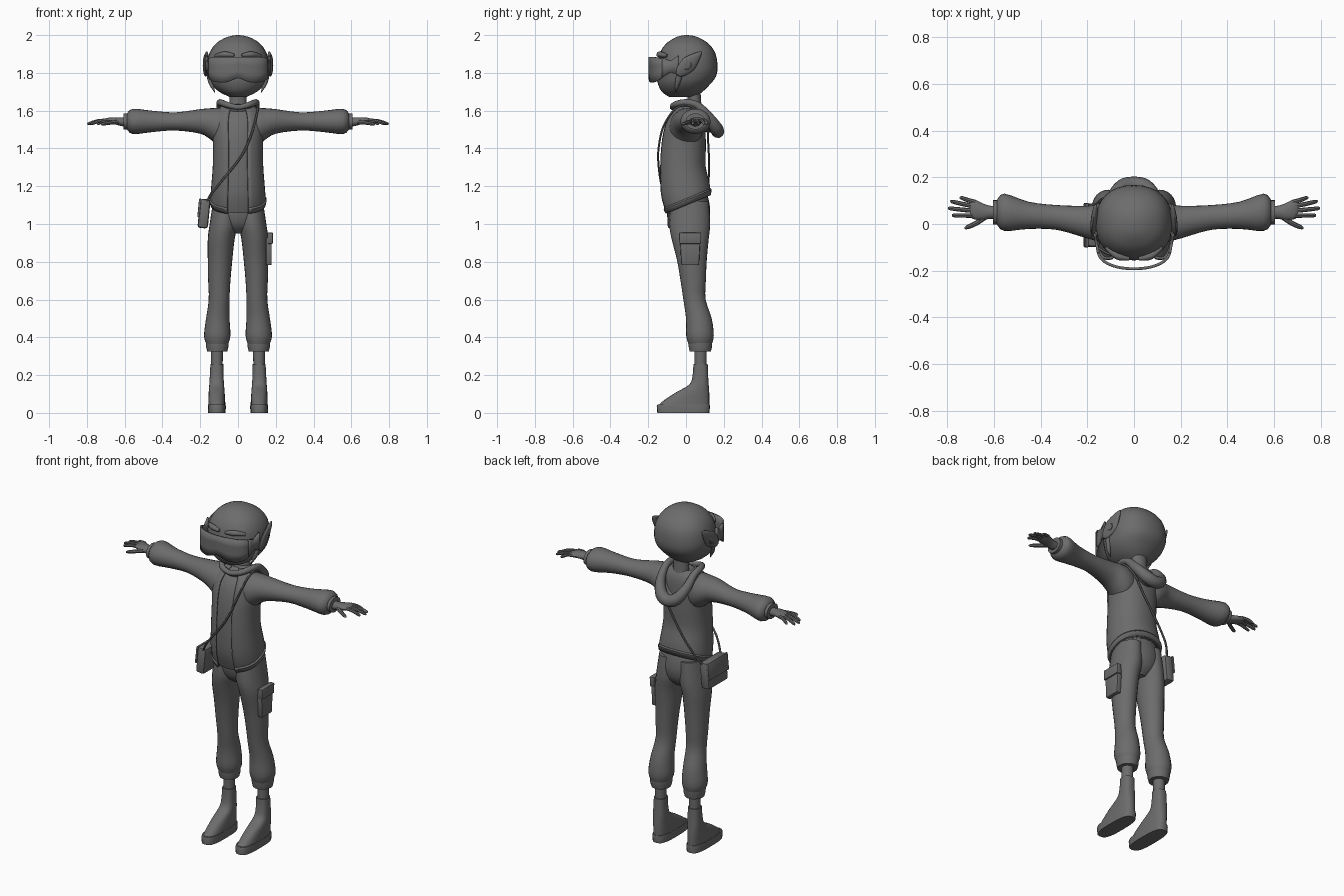
import bpy, bmesh, math
from mathutils import Vector, Matrix

if "Cube" in bpy.data.objects:
    bpy.data.objects.remove(bpy.data.objects["Cube"])

GREY = bpy.data.materials.new("mid_grey")
GREY.diffuse_color = (0.15, 0.15, 0.15, 1)
GREY.use_nodes = True
GREY.node_tree.nodes["Principled BSDF"].inputs["Base Color"].default_value = GREY.diffuse_color


def finish(ob, angle=40):
    ob.data.materials.append(GREY)
    bpy.ops.object.select_all(action='DESELECT')
    ob.select_set(True)
    bpy.context.view_layer.objects.active = ob
    if ob.type == 'CURVE':
        bpy.ops.object.convert(target='MESH')
        ob = bpy.context.object
    bpy.ops.object.shade_smooth_by_angle(angle=math.radians(angle))
    return ob


def from_bmesh(name, bm, angle=40):
    bmesh.ops.recalc_face_normals(bm, faces=bm.faces)
    me = bpy.data.meshes.new(name)
    bm.to_mesh(me)
    bm.free()
    ob = bpy.data.objects.new(name, me)
    bpy.context.collection.objects.link(ob)
    return finish(ob, angle)


def spline(pts, steps=3, closed=False):
    """Smooth interpolation through tuples of any length."""
    n, out = len(pts), []
    get = lambda i: pts[i % n] if closed else pts[min(max(i, 0), n - 1)]
    for i in range(n if closed else n - 1):
        a, b, c, d = (get(i + k) for k in (-1, 0, 1, 2))
        for s in range(steps):
            t = s / steps
            out.append(tuple(q + .5 * t * (r - p + t * (2*p - 5*q + 4*r - w + t * (3*(q - r) + w - p)))
                             for p, q, r, w in zip(a, b, c, d)))
    return out if closed else out + [tuple(pts[-1])]


def loft(name, rings, axis='z', n=24, e=2.0, steps=3, gap=0, side=1, warp=None):
    """Rings are (position, centre u, centre v, radius u, radius v)."""
    bm, rows = bmesh.new(), []
    for t, cu, cv, ru, rv in (spline(rings, steps) if steps > 1 else rings):
        row = []
        for i in range(n + (1 if gap else 0)):
            a = -math.pi / 2 + gap + (2 * math.pi - 2 * gap) * i / n
            c, s = math.cos(a), math.sin(a)
            u = cu + ru * math.copysign(abs(c) ** (2 / e), c)
            v = cv + rv * math.copysign(abs(s) ** (2 / e), s)
            p = Vector((u, v, t) if axis == 'z' else (t, u, v))
            p.x *= side
            row.append(bm.verts.new(warp(p) if warp else p))
        rows.append(row)
    m = len(rows[0])
    for r, q in zip(rows, rows[1:]):
        for i in range(m - 1 if gap else m):
            bm.faces.new((r[i], r[(i + 1) % m], q[(i + 1) % m], q[i]))
    if not gap:
        bm.faces.new(rows[0])
        bm.faces.new(rows[-1])
    return from_bmesh(name, bm)


def tube(name, pts, closed=False, steps=4, res=3):
    """Points are (x, y, z, radius)."""
    cu = bpy.data.curves.new(name, 'CURVE')
    cu.dimensions, cu.bevel_depth, cu.bevel_resolution, cu.use_fill_caps = '3D', 1, res, True
    pts = spline(pts, steps, closed)
    sp = cu.splines.new('POLY')
    sp.points.add(len(pts) - 1)
    for p, (x, y, z, r) in zip(sp.points, pts):
        p.co, p.radius = (x, y, z, 1), r
    sp.use_cyclic_u = closed
    ob = bpy.data.objects.new(name, cu)
    bpy.context.collection.objects.link(ob)
    return finish(ob)


def box(name, loc, size, rot=(0, 0, 0), bevel=.01, taper=1):
    bm = bmesh.new()
    bmesh.ops.create_cube(bm, size=1)
    for v in bm.verts:
        if v.co.z < 0:
            v.co.y *= taper
        v.co = Vector(a * b for a, b in zip(v.co, size))
    bmesh.ops.bevel(bm, geom=bm.edges[:], offset=bevel, segments=2, affect='EDGES', profile=.5)
    ob = from_bmesh(name, bm)
    ob.location, ob.rotation_euler = loc, rot
    return ob


def sheet(name, fn, nu, nv, thick):
    bm = bmesh.new()
    g = [[bm.verts.new(fn(i / nu, j / nv)) for j in range(nv + 1)] for i in range(nu + 1)]
    for i in range(nu):
        for j in range(nv):
            bm.faces.new((g[i][j], g[i+1][j], g[i+1][j+1], g[i][j+1]))
    ob = from_bmesh(name, bm)
    mod = ob.modifiers.new("thickness", 'SOLIDIFY')
    mod.thickness, mod.offset = thick, 0
    return ob


# Head and neck
loft("head", [(1.673, 0, -.02, .045, .07), (1.70, 0, -.02, .10, .108), (1.74, 0, -.01, .14, .138),
              (1.78, 0, .002, .157, .156), (1.83, 0, .006, .165, .161), (1.90, 0, .008, .153, .149),
              (1.95, 0, .007, .122, .117), (1.98, 0, .006, .08, .076), (1.995, 0, .005, .04, .04),
              (2.0, 0, .005, .005, .005)], e=2.25, n=32)
loft("neck", [(1.56, 0, .04, .055, .05), (1.64, 0, .045, .046, .036), (1.72, 0, .04, .046, .036)])

# Visor with a nose notch, and tapering side straps
def visor(u, v):
    u = 2 * u - 1
    low = 1.748 + .025 * max(0, 1 - abs(u) / .3) + .03 * u ** 4
    high = 1.885 - .012 * u ** 4
    return Vector((.153 * math.sin(u * 1.45) / math.sin(1.45), -.192 + .07 * u * u, low + (high - low) * v))
sheet("visor", visor, 24, 3, .012)

for s, tag in ((-1, "right"), (1, "left")):
    def strap(u, v):
        h = .03 + .022 * abs(2 * u - 1)
        return Vector((s * (.153 + .016 * u), -.125 + .085 * u, 1.828 + .012 * u + (2 * v - 1) * h))
    sheet("visor_strap_" + tag, strap, 6, 2, .012)

    # Pointed ear, swept up and back
    bm = bmesh.new()
    bmesh.ops.create_uvsphere(bm, u_segments=16, v_segments=10, radius=1)
    for v in bm.verts:
        v.co.y *= 1 - .55 * max(0, v.co.z)
        v.co = Vector((v.co.x * .014, v.co.y * .042, v.co.z * .09))
    bm.transform(Matrix.Translation((s * .17, .018, 1.85)) @ Matrix.Rotation(s * .18, 4, 'Z')
                 @ Matrix.Rotation(s * .1, 4, 'Y') @ Matrix.Rotation(-.8, 4, 'X'))
    from_bmesh("ear_" + tag, bm)
    tube("ear_rim_" + tag, [(s * .178, .004 + .026 * math.cos(a), 1.842 + .026 * math.sin(a), .006)
                            for a in (0, 1.05, 2.1, 3.14, 4.19, 5.24)], True, 2, 1)

    # Fringe lock and sideburn
    tube("fringe_" + tag, [(s * .02, -.148, 1.893, .008), (s * .07, -.137, 1.898, .016),
                           (s * .12, -.10, 1.89, .008)], steps=4)
    tube("sideburn_" + tag, [(s * .15, -.03, 1.80, .02), (s * .142, -.045, 1.745, .013),
                             (s * .122, -.055, 1.695, .001)])

    # Sleeve, wrist cuff and hand
    loft("sleeve_" + tag, [(.04, 0, 1.515, .08, .095), (.10, .003, 1.515, .09, .10), (.145, .007, 1.53, .083, .083),
                           (.2, .008, 1.543, .07, .065), (.33, .028, 1.543, .053, .048),
                           (.45, .037, 1.543, .058, .056), (.555, .05, 1.543, .08, .067),
                           (.588, .05, 1.543, .052, .043)], axis='x', side=s)
    loft("sleeve_cuff_" + tag, [(.575, .05, 1.543, .052, .043), (.605, .05, 1.543, .052, .043)],
         axis='x', steps=1, side=s)
    loft("palm_" + tag, [(.58, .05, 1.54, .03, .025), (.615, .05, 1.541, .028, .023), (.65, .053, 1.546, .036, .019),
                         (.685, .063, 1.548, .043, .015), (.703, .066, 1.547, .036, .009)],
         axis='x', n=16, side=s)
    for k, (y0, x1, y1) in enumerate(((.094, .747, .112), (.075, .787, .096), (.056, .797, .067), (.036, .78, .037))):
        tube(f"finger_{k + 1}_{tag}", [(s * .68, y0, 1.549, .010), (s * (.68 + x1) / 2, (y0 + y1) / 2, 1.546, .0095),
                                       (s * (x1 - .008), y1, 1.532, .008), (s * x1, y1, 1.53, .003)], steps=2, res=2)
    tube("thumb_" + tag, [(s * .635, .035, 1.541, .014), (s * .675, .004, 1.537, .011),
                          (s * .715, -.014, 1.53, .009), (s * .726, -.018, 1.528, .003)], steps=2, res=2)

    # Trouser leg, rolled cuff, ankle and boot
    loft("trouser_leg_" + tag, [(1.12, .068, .02, .064, .10), (1.0, .076, .02, .074, .108), (.92, .089, .022, .071, .098),
                                (.81, .095, .031, .065, .079), (.7, .099, .038, .059, .067), (.6, .1, .045, .055, .059),
                                (.5, .107, .068, .062, .068), (.41, .11, .074, .07, .073),
                                (.365, .11, .075, .058, .062)], side=s)
    loft("trouser_cuff_" + tag, [(.375, .11, .076, .06, .063), (.35, .11, .076, .059, .062),
                                 (.325, .11, .076, .053, .056)], steps=1, side=s)
    loft("ankle_" + tag, [(.22, .112, .077, .03, .032), (.35, .111, .077, .032, .033)], steps=1, n=16, side=s)
    loft("boot_" + tag, [(.258, .112, .077, .034, .038), (.2, .113, .076, .036, .041), (.15, .113, .069, .039, .051),
                         (.11, .113, .036, .042, .087), (.07, .112, .006, .044, .118),
                         (.04, .112, -.012, .045, .136)], e=2.5, side=s)
    loft("sole_" + tag, [(0, .112, -.014, .046, .138), (.035, .112, -.014, .048, .141),
                         (.045, .112, -.013, .046, .138)], e=3, steps=1, side=s)

# Hips, shirt and open jacket with a sloping hem
loft("hips", [(1.2, 0, .0, .12, .10), (1.12, 0, .015, .133, .107), (1.05, 0, .02, .138, .108),
              (.99, 0, .022, .11, .09), (.95, 0, .025, .05, .05)])

def torso_rings(d):
    return [(1.635, 0, .02, .06 - d, .05 - d), (1.60, 0, .012, .11 - d, .078 - d), (1.55, 0, -.002, .132 - d, .10 - d),
            (1.48, 0, -.012, .132 - d, .112 - d), (1.4, 0, -.017, .128 - d, .118 - d), (1.3, 0, -.02, .13 - d, .12 - d),
            (1.2, 0, -.01, .138 - d, .127 - d), (1.13, 0, .004, .142 - d, .121 - d)]

def hem_slope(p):
    w = min(max((1.32 - p.z) / .18, 0), 1)
    return Vector((p.x, p.y, p.z + .42 * p.y * w))

loft("shirt", torso_rings(.008) + [(1.10, 0, .008, .128, .108)], e=2.2, warp=hem_slope)
jacket = loft("jacket", torso_rings(0) + [(1.10, 0, .008, .136, .113)], e=2.2, n=32, gap=.36, warp=hem_slope)
band = loft("jacket_hem", [(1.132, 0, .004, .144, .124), (1.125, 0, .005, .148, .127),
                           (1.10, 0, .008, .143, .12)], e=2.2, n=32, gap=.36, steps=1, warp=hem_slope)
for ob in (jacket, band):
    mod = ob.modifiers.new("thickness", 'SOLIDIFY')
    mod.thickness, mod.offset = .008, 0

# Hood: thick rim around the neck with a hollow bag behind
rim = [(0, -.072, 1.618, .014), (.06, -.06, 1.632, .016), (.093, -.005, 1.643, .018), (.095, .06, 1.628, .02),
       (.085, .12, 1.565, .027), (.05, .158, 1.51, .034), (0, .168, 1.49, .035)]
rim += [(-x, y, z, r) for x, y, z, r in rim[-2:0:-1]]
tube("hood_rim", rim, True)
loop, mid = [Vector(p[:3]) for p in spline(rim, 3, True)], Vector((0, .075, 1.535))

def hood_bag(u, v):
    p = loop[round(u * len(loop)) % len(loop)]
    q = p.lerp(mid, v * .97)
    return q + Vector((0, -.02, -.02)) * math.sin(v * math.pi)
sheet("hood_bag", hood_bag, len(loop), 5, .008)

# Shoulder bag, flap and strap
box("shoulder_bag", (-.18, -.005, 1.055), (.055, .185, .155), (0, .1, 0), .014)
box("bag_flap", (-.205, -.005, 1.085), (.012, .19, .10), (0, .1, 0), .004)
tube("bag_strap", [(x, y, z, .006) for x, y, z in (
    (-.165, -.09, 1.12), (-.11, -.128, 1.2), (-.01, -.146, 1.32), (.045, -.144, 1.41), (.085, -.118, 1.52),
    (.105, -.05, 1.615), (.105, .03, 1.62), (.085, .105, 1.53), (.03, .118, 1.42), (-.06, .122, 1.28),
    (-.13, .11, 1.18), (-.165, .08, 1.12))], steps=4, res=1)

# Cargo pocket on one leg
box("cargo_pocket", (.163, .022, .855), (.03, .11, .145), (0, 0, 0), .006, .85)
box("pocket_flap", (.17, .022, .925), (.03, .118, .06), (0, 0, 0), .005, .97)
